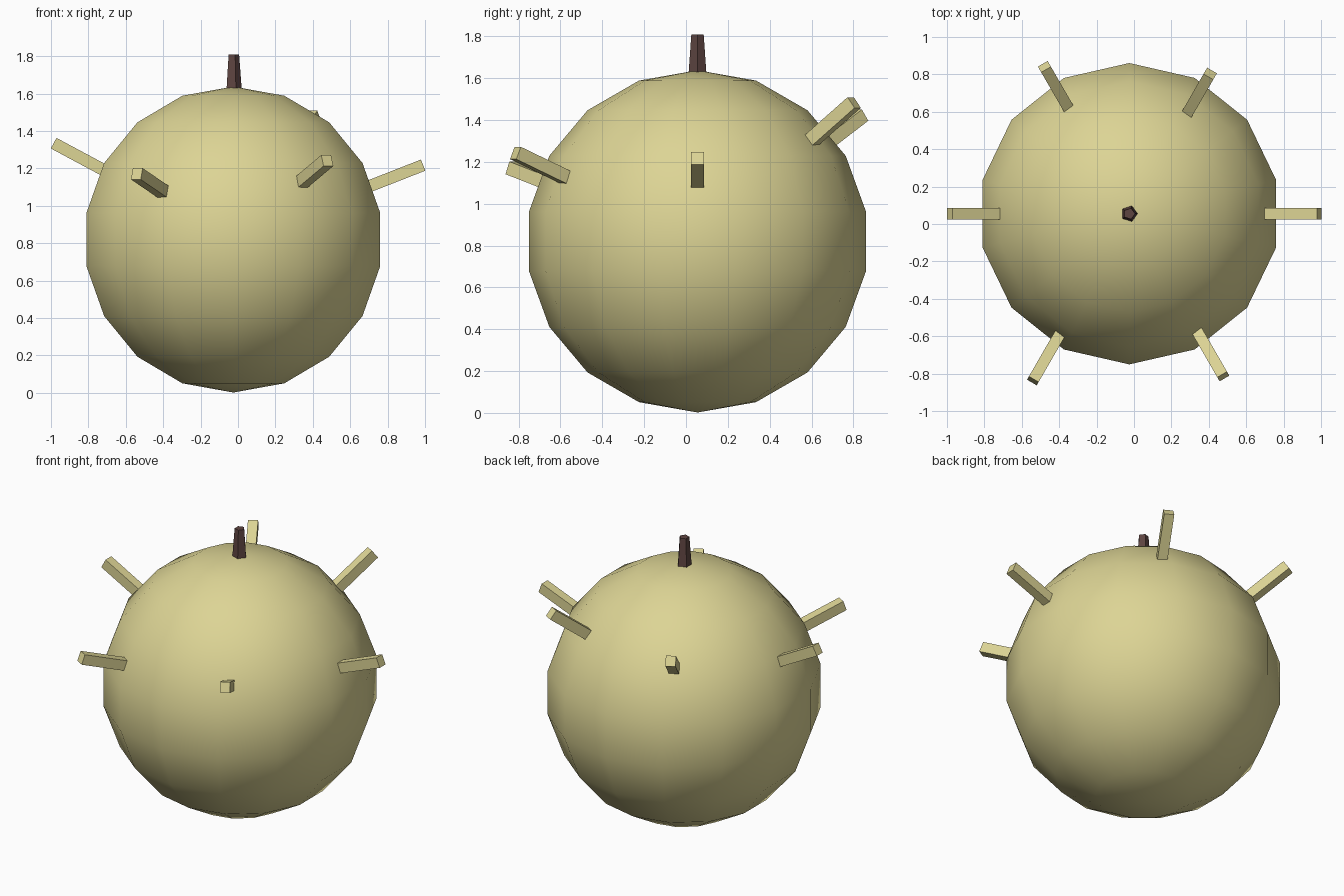
import bpy
from math import radians
from mathutils import Matrix, Vector

cube = bpy.data.objects.get("Cube")
if cube:
    bpy.data.objects.remove(cube, do_unlink=True)

CENTRE = Vector((-0.025, 0.055, 0.82))
RADIUS = 0.818


def material(name, colour):
    mat = bpy.data.materials.new(name)
    mat.use_nodes = True
    mat.diffuse_color = colour
    bsdf = next(n for n in mat.node_tree.nodes if n.type == "BSDF_PRINCIPLED")
    bsdf.inputs["Base Color"].default_value = colour
    return mat


def finish(name, mat):
    obj = bpy.context.object
    obj.name = obj.data.name = name
    obj.data.materials.append(mat)
    return obj


khaki = material("pale khaki", (0.72, 0.66, 0.30, 1))
brown = material("dark brown", (0.11, 0.058, 0.052, 1))

# Round body, low-poly with smooth shading
bpy.ops.mesh.primitive_uv_sphere_add(segments=14, ring_count=9, radius=RADIUS, location=CENTRE)
finish("body", khaki)
bpy.ops.object.shade_smooth()

# Tapered five-sided stem, slightly sunk into the top
bpy.ops.mesh.primitive_cone_add(vertices=5, radius1=0.045, radius2=0.031, depth=0.19,
                                location=(CENTRE.x, CENTRE.y, 1.715),
                                rotation=(0, 0, radians(-90)))
finish("stem", brown)

# Square spikes pointing away from the centre, each with its own tilt
INNER, TIP = 0.74, 1.09
spikes = {"left": 21.4, "back_left": 37.5, "back_right": 33.6,
          "right": 28.2, "front_right": 18.8, "front_left": 22.8}
for i, (side, tilt) in enumerate(spikes.items()):
    bpy.ops.mesh.primitive_cube_add(size=1)
    spike = finish("spike_" + side, khaki)
    spike.matrix_world = (Matrix.Translation(CENTRE)
                          @ Matrix.Rotation(radians(60 * i), 4, "Z")
                          @ Matrix.Rotation(radians(-tilt), 4, "Y")
                          @ Matrix.Translation(((INNER + TIP) / 2, 0, 0))
                          @ Matrix.Diagonal((TIP - INNER, 0.06, 0.064, 1)))
